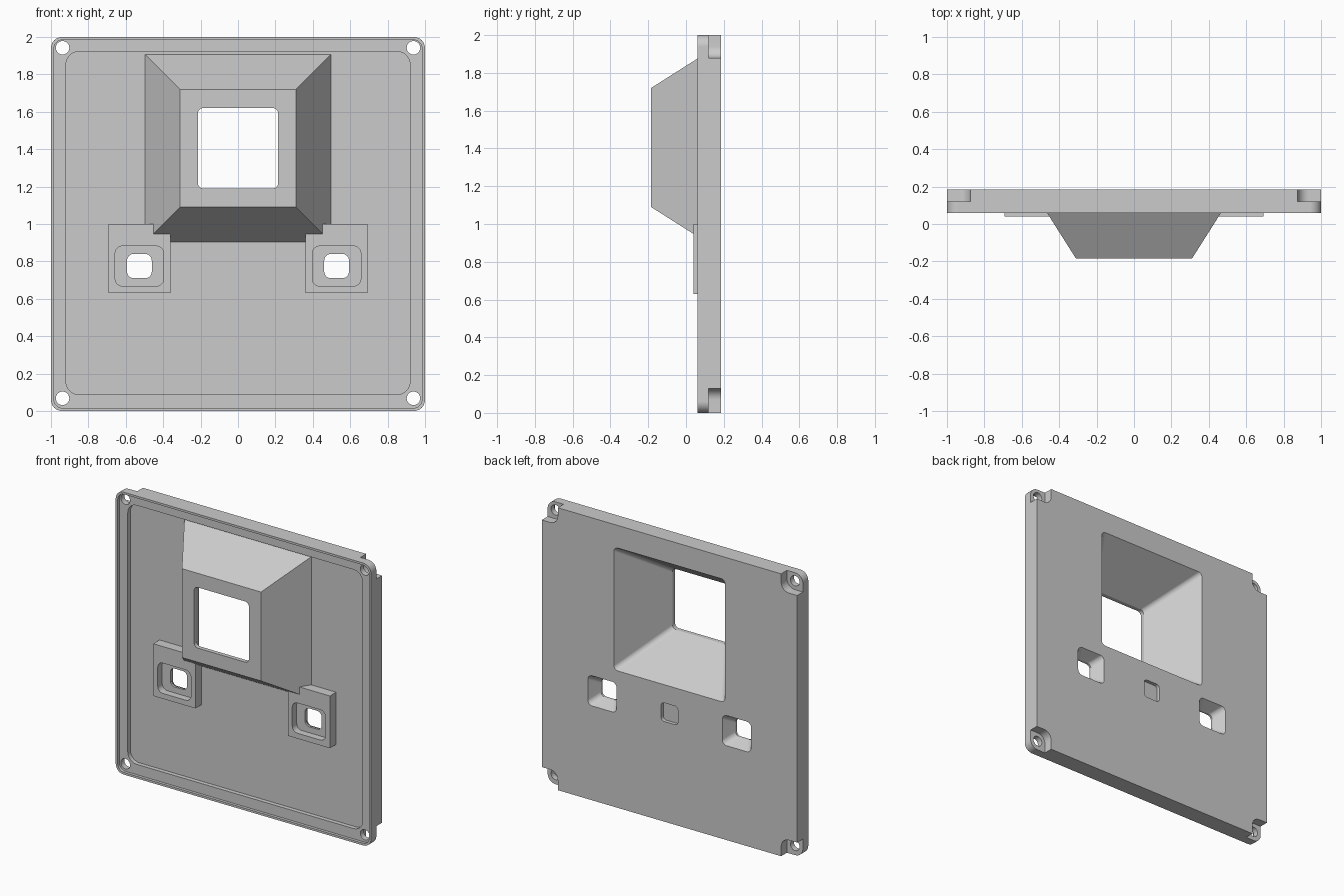
import bpy, bmesh
from math import sin, cos, pi, radians

if "Cube" in bpy.data.objects:
    bpy.data.objects.remove(bpy.data.objects["Cube"], do_unlink=True)

grey = bpy.data.materials.new("light grey plastic")
grey.use_nodes = True
grey.diffuse_color = (0.6, 0.6, 0.6, 1)
grey.node_tree.nodes["Principled BSDF"].inputs["Base Color"].default_value = (0.6, 0.6, 0.6, 1)


def outline(hx, hz, r, steps=6):
    """Rounded rectangle as (x, z) points; r = 0 gives a sharp one."""
    points = []
    for i, (sx, sz) in enumerate([(1, 1), (-1, 1), (-1, -1), (1, -1)]):
        if r == 0:
            points.append((sx * hx, sz * hz))
            continue
        for k in range(steps + 1):
            a = (i + k / steps) * pi / 2
            points.append((sx * (hx - r) + r * cos(a), sz * (hz - r) + r * sin(a)))
    return points


def loft(name, cx, cz, r, *sections):
    """Solid through rounded rectangles, each given as (y, half width, half height)."""
    bm = bmesh.new()
    rings = [[bm.verts.new((cx + x, y, cz + z)) for x, z in outline(hx, hz, r)]
             for y, hx, hz in sections]
    n = len(rings[0])
    for a, b in zip(rings, rings[1:]):
        for i in range(n):
            j = (i + 1) % n
            bm.faces.new((a[i], a[j], b[j], b[i]))
    bm.faces.new(rings[0])
    bm.faces.new(rings[-1])
    bmesh.ops.recalc_face_normals(bm, faces=bm.faces)
    mesh = bpy.data.meshes.new(name)
    bm.to_mesh(mesh)
    bm.free()
    mesh.materials.append(grey)
    obj = bpy.data.objects.new(name, mesh)
    bpy.context.collection.objects.link(obj)
    return obj


def combine(base, tool, operation):
    """Apply a boolean and discard the tool."""
    tool.hide_render = True
    mod = base.modifiers.new(tool.name, "BOOLEAN")
    mod.operation, mod.object, mod.solver = operation, tool, "EXACT"
    graph = bpy.context.evaluated_depsgraph_get()
    mesh = bpy.data.meshes.new_from_object(base.evaluated_get(graph))
    base.modifiers.clear()
    base.data = mesh
    bpy.data.objects.remove(tool, do_unlink=True)


def add(*args):
    combine(panel, loft(*args), "UNION")


def cut(*args):
    combine(panel, loft(*args), "DIFFERENCE")


BACK, MID, WINDOW_Z, PORT_Z = 0.185, 1.005, 1.405, 0.775

# Panel with a thin outer lip and a recessed front
panel = loft("panel", 0, 1, 0.06, (0.06, 1, 1), (BACK, 1, 1))
cut("lip_recess", 0, 1, 0.05, (0.0, 0.985, 0.985), (0.08, 0.985, 0.985))
cut("front_recess", 0, MID, 0.07, (0.0, 0.92, 0.917), (0.11, 0.92, 0.917))

# Tapered hood and the two raised pads
add("hood", 0, WINDOW_Z, 0, (-BACK, 0.31, 0.315), (0.14, 0.516, 0.521))
for side in (-1, 1):
    add("pad", side * 0.527, 0.815, 0, (0.04, 0.165, 0.185), (0.15, 0.165, 0.185))

# Window widening towards the back
cut("window", 0, WINDOW_Z, 0.03,
    (-0.25, 0.215, 0.215), (-0.155, 0.215, 0.215), (0.195, 0.4415, 0.4415))

# Pad pockets and their flared ports
for side in (-1, 1):
    cut("pocket", side * 0.527, PORT_Z, 0.04, (0, 0.13, 0.107), (0.09, 0.13, 0.107))
    cut("port", side * 0.527, PORT_Z, 0.035,
        (0.07, 0.066, 0.065), (0.105, 0.066, 0.065), (0.195, 0.119, 0.112))

# Shallow blind pocket in the middle of the back
cut("blind_pocket", 0, PORT_Z, 0.025, (0.16, 0.066, 0.066), (0.2, 0.066, 0.066))

# Corner notches behind, with screw holes
for sx in (-1, 1):
    for sz in (-1, 1):
        cut("notch", sx, MID + sz, 0.06, (0.12, 0.125, 0.125), (0.25, 0.125, 0.125))
        cut("screw_hole", sx * 0.938, MID + sz * 0.937, 0.036,
            (0, 0.0361, 0.0361), (0.25, 0.0361, 0.0361))

# Smooth rounded corners, flat walls
bpy.ops.object.select_all(action="DESELECT")
panel.select_set(True)
bpy.context.view_layer.objects.active = panel
bpy.ops.object.shade_smooth_by_angle(angle=radians(25))
panel.modifiers.new("even_shading", "WEIGHTED_NORMAL").keep_sharp = True
